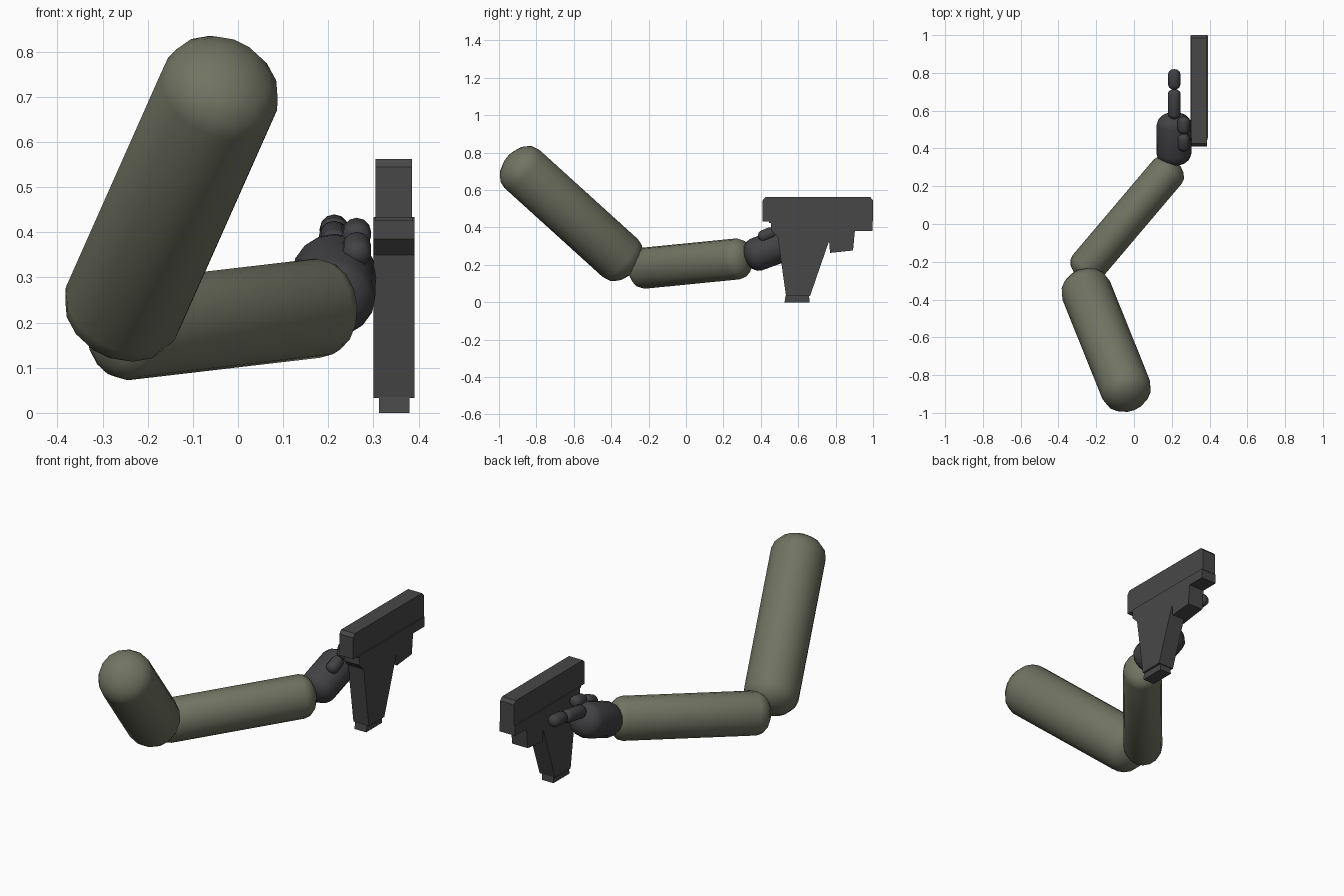
import bpy, bmesh, math
from mathutils import Vector, Matrix

if "Cube" in bpy.data.objects:
    bpy.data.objects.remove(bpy.data.objects["Cube"])


def material(name, rgb):
    m = bpy.data.materials.new(name)
    m.diffuse_color = (*rgb, 1)
    m.use_nodes = True
    m.node_tree.nodes["Principled BSDF"].inputs["Base Color"].default_value = m.diffuse_color
    return m


SLEEVE = material("olive_sleeve", (0.165, 0.172, 0.122))
GLOVE = material("charcoal_glove", (0.055, 0.055, 0.060))
METAL = material("dark_grey_metal", (0.064, 0.064, 0.064))


def finish(name, bm, mat):
    bmesh.ops.recalc_face_normals(bm, faces=bm.faces[:])
    me = bpy.data.meshes.new(name)
    bm.to_mesh(me)
    bm.free()
    me.materials.append(mat)
    ob = bpy.data.objects.new(name, me)
    bpy.context.collection.objects.link(ob)
    return ob


def capsule(name, a, b, rx, ry, cap, mat, sides=16, rings=4):
    """Rounded limb between a and b; rx is the horizontal radius, cap the end depth."""
    a, b = Vector(a), Vector(b)
    axis = (b - a).normalized()
    side = axis.cross(Vector((0, 0, 1))).normalized()
    up = side.cross(axis)
    # (centre, ring scale) from one end to the other
    angles = [math.pi / 2 * i / rings for i in range(1, rings + 1)]
    profile = [(a - axis * cap * math.cos(t), math.sin(t)) for t in angles]
    profile += [(b + axis * cap * math.cos(t), math.sin(t)) for t in reversed(angles)]
    bm = bmesh.new()
    loops = []
    for c, s in profile:
        loops.append([bm.verts.new(c + side * rx * s * math.cos(k * math.tau / sides)
                                   + up * ry * s * math.sin(k * math.tau / sides))
                      for k in range(sides)])
    for l0, l1 in zip(loops, loops[1:]):
        for k in range(sides):
            n = (k + 1) % sides
            bm.faces.new((l0[k], l0[n], l1[n], l1[k]))
    for tip, loop in ((a - axis * cap, loops[0]), (b + axis * cap, loops[-1])):
        v = bm.verts.new(tip)
        for k in range(sides):
            bm.faces.new((v, loop[k], loop[(k + 1) % sides]))
    for f in bm.faces:
        f.smooth = True
    return finish(name, bm, mat)


def plate(name, outline, x0, x1, mat):
    """Side outline of (y, z) points extruded from x0 to x1."""
    bm = bmesh.new()
    face = bm.faces.new([bm.verts.new((x0, y, z)) for y, z in outline])
    new = bmesh.ops.extrude_face_region(bm, geom=[face])["geom"]
    bmesh.ops.translate(bm, vec=(x1 - x0, 0, 0),
                        verts=[g for g in new if isinstance(g, bmesh.types.BMVert)])
    return finish(name, bm, mat)


# Sleeved arm
capsule("upper_arm", (-0.042, -0.876, 0.712), (-0.253, -0.352, 0.237),
        0.135, 0.140, 0.10, SLEEVE)
capsule("forearm", (-0.250, -0.228, 0.182), (0.178, 0.277, 0.232),
        0.098, 0.110, 0.07, SLEEVE)

# Gloved hand, pointing finger and thumb
capsule("hand", (0.211, 0.375, 0.255), (0.213, 0.525, 0.310),
        0.093, 0.090, 0.065, GLOVE)
digits = {
    "finger_base": ((0.213, 0.580, 0.375), (0.213, 0.690, 0.392), 0.034),
    "finger_tip": ((0.213, 0.735, 0.402), (0.213, 0.796, 0.408), 0.032),
    "thumb_base": ((0.263, 0.410, 0.352), (0.263, 0.455, 0.371), 0.032),
    "thumb_tip": ((0.263, 0.500, 0.392), (0.263, 0.545, 0.401), 0.032),
}
for name, (a, b, r) in digits.items():
    capsule(name, a, b, r, r, 0.024, GLOVE, sides=12, rings=3)

# Slide with chamfered edges
slide = plate("slide", [(0.41, 0.432), (0.41, 0.545), (0.425, 0.562), (0.985, 0.562),
                        (1.0, 0.545), (1.0, 0.432)], 0.305, 0.386, METAL)

# Frame with grip and trigger guard in one outline
plate("frame_and_grip", [(0.455, 0.434), (0.455, 0.385), (0.490, 0.350), (0.535, 0.033),
                         (0.663, 0.033), (0.765, 0.328), (0.770, 0.264), (0.893, 0.277),
                         (0.903, 0.382), (0.998, 0.382), (0.998, 0.434)],
      0.300, 0.391, METAL)

# Rear tang under the slide
plate("rear_tang", [(0.445, 0.434), (0.445, 0.425), (0.470, 0.425), (0.470, 0.434)],
      0.303, 0.388, METAL)

# Base of the grip
plate("grip_base", [(0.527, 0.0), (0.532, 0.035), (0.658, 0.035), (0.661, 0.0)],
      0.312, 0.380, METAL)
